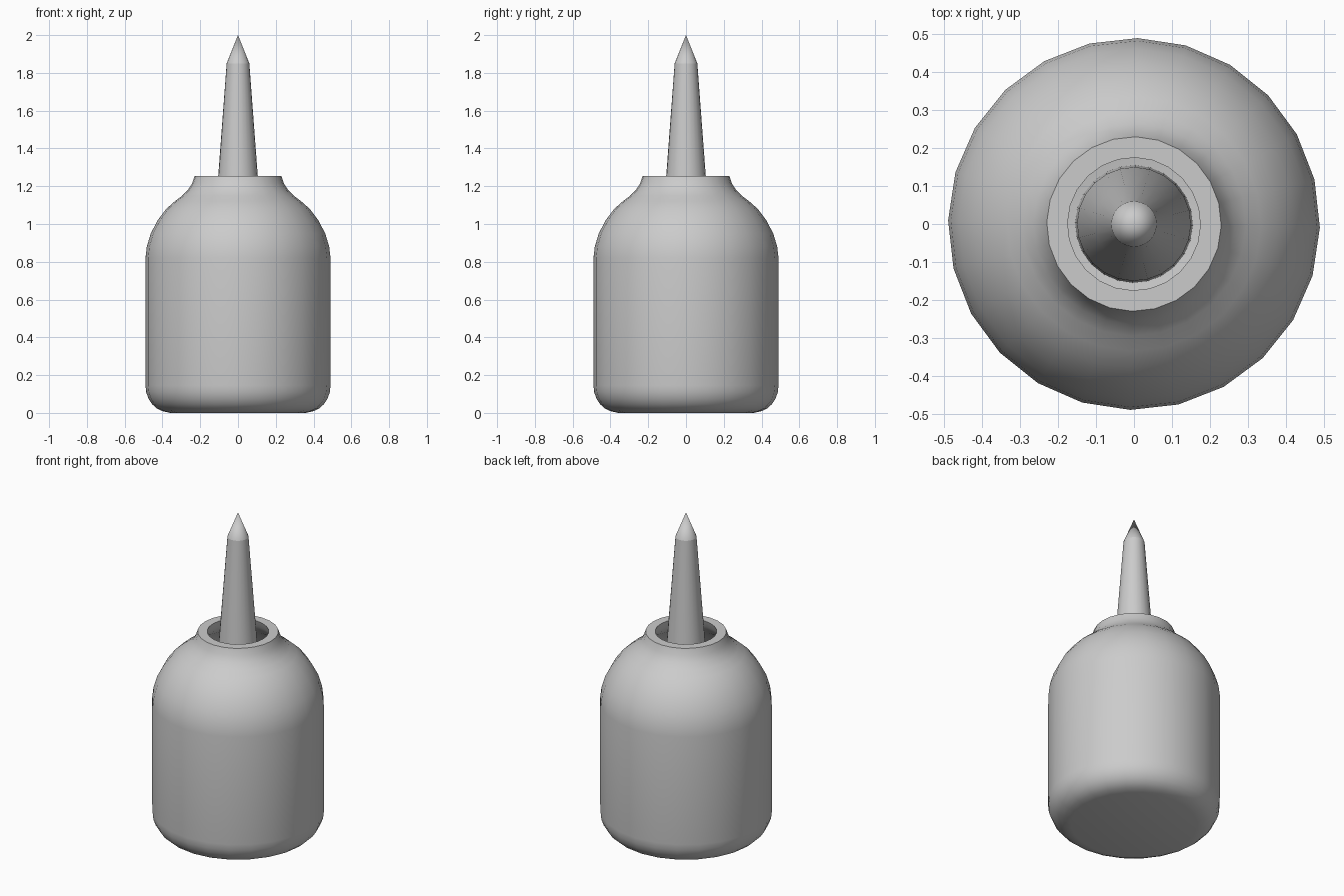
import bpy, bmesh, math

cube = bpy.data.objects.get("Cube")
if cube:
    bpy.data.objects.remove(cube, do_unlink=True)

grey = bpy.data.materials.new("plain grey")
grey.use_nodes = True
colour = (0.6, 0.6, 0.6, 1)
grey.diffuse_color = colour
grey.node_tree.nodes["Principled BSDF"].inputs["Base Color"].default_value = colour


def lathe(name, profile, sides, smooth_angle):
    """Revolve (radius, height) points around z; radius 0 makes a pole."""
    bm = bmesh.new()
    rings = []
    for r, z in profile:
        if r == 0:
            rings.append([bm.verts.new((0, 0, z))] * sides)
        else:
            turns = [2 * math.pi * i / sides - 0.02 for i in range(sides)]
            rings.append([bm.verts.new((r * math.cos(a), r * math.sin(a), z)) for a in turns])
    for low, high in zip(rings, rings[1:]):
        for i in range(sides):
            j = (i + 1) % sides
            corners = list(dict.fromkeys((low[i], low[j], high[j], high[i])))
            bm.faces.new(corners)
    mesh = bpy.data.meshes.new(name)
    bm.to_mesh(mesh)
    bm.free()
    mesh.materials.append(grey)
    obj = bpy.data.objects.new(name, mesh)
    bpy.context.collection.objects.link(obj)
    bpy.ops.object.select_all(action="DESELECT")
    obj.select_set(True)
    bpy.context.view_layer.objects.active = obj
    bpy.ops.object.shade_smooth_by_angle(angle=math.radians(smooth_angle))
    return obj


# Hollow bottle: rounded base, straight wall, domed shoulder and flared neck
base = [(0, 0), (0.36, 0)]
corner = [(0.37 + 0.12 * math.sin(a), 0.145 - 0.14 * math.cos(a))
          for a in (math.radians(d) for d in range(15, 91, 15))]
shoulder = [(0.49, 0.82), (0.483, 0.88), (0.462, 0.95), (0.425, 1.02), (0.38, 1.08),
            (0.335, 1.12), (0.295, 1.15), (0.265, 1.18), (0.243, 1.215), (0.23, 1.255)]
wall = 0.055
lining = [(r - wall, z) for r, z in reversed(shoulder)]
floor = [(0.435, 0.18), (0.40, 0.1), (0.33, 0.06), (0, 0.06)]
lathe("bottle", base + corner + shoulder + lining + floor, 24, 32)

# Tapered spike rising from the bottle floor, with a pointed tip
lathe("spike", [(0, 0.05), (0.155, 0.05), (0.15, 0.65), (0.105, 1.25), (0.06, 1.85), (0, 2)], 24, 16)
